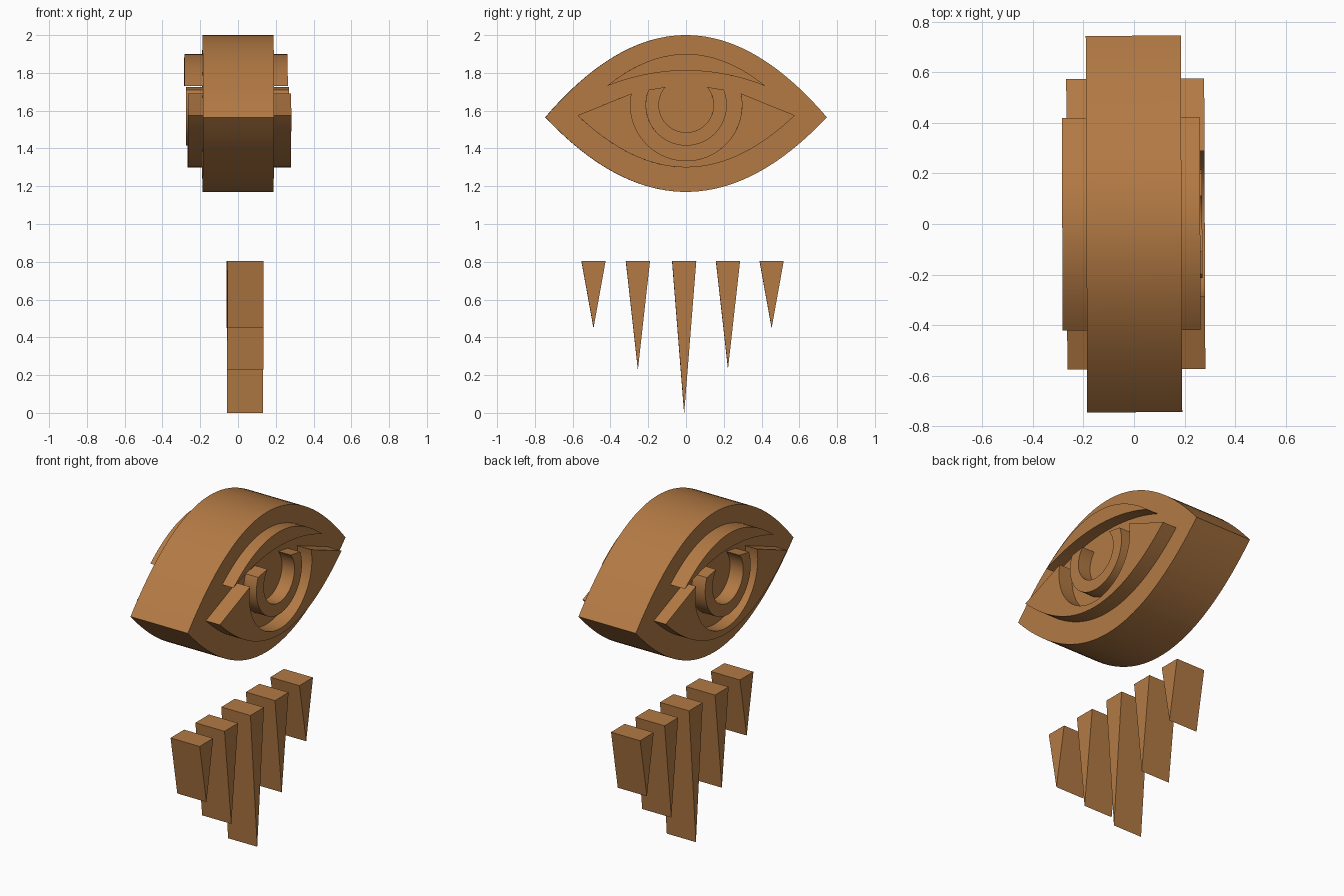
import bpy
import bmesh
import math

cube = bpy.data.objects.get("Cube")
if cube:
    bpy.data.objects.remove(cube, do_unlink=True)

wood = bpy.data.materials.new("warm_brown")
wood.use_nodes = True
BROWN = (0.45, 0.194, 0.058, 1)
wood.diffuse_color = BROWN
wood.node_tree.nodes["Principled BSDF"].inputs["Base Color"].default_value = BROWN


def bow(half, z_end, z_mid, n=40):
    """Parabolic curve in (y, z), from -half to +half."""
    ts = [2 * i / n - 1 for i in range(n + 1)]
    return [(half * t, z_mid + (z_end - z_mid) * t * t) for t in ts]


def arc(radius, start, end, z=1.63, n=48):
    """Circular curve in (y, z), angles in degrees."""
    angles = [math.radians(start + (end - start) * i / n) for i in range(n + 1)]
    return [(radius * math.cos(a), z + radius * math.sin(a)) for a in angles]


def slab(name, profile, x0, x1, turn=0.004):
    """Extrude a (y, z) profile from x0 to x1, turned about z."""
    bm = bmesh.new()
    face = bm.faces.new([bm.verts.new((x0, y, z)) for y, z in profile])
    out = bmesh.ops.extrude_face_region(bm, geom=[face])["geom"]
    moved = [v for v in out if isinstance(v, bmesh.types.BMVert)]
    bmesh.ops.translate(bm, verts=moved, vec=(x1 - x0, 0, 0))
    bmesh.ops.recalc_face_normals(bm, faces=bm.faces)
    mesh = bpy.data.meshes.new(name)
    bm.to_mesh(mesh)
    bm.free()
    mesh.materials.append(wood)
    obj = bpy.data.objects.new(name, mesh)
    obj.rotation_euler.z = turn
    bpy.context.collection.objects.link(obj)
    bpy.ops.object.select_all(action="DESELECT")
    obj.select_set(True)
    bpy.context.view_layer.objects.active = obj
    bpy.ops.object.shade_smooth_by_angle(angle=math.radians(30))
    return obj


# Almond-shaped body
slab("eye_body", bow(0.745, 1.565, 2.0) + bow(0.745, 1.565, 1.17)[-2:0:-1],
     -0.188, 0.188)

# Raised outlines: lid crescent, eye white with round cutout, open iris ring
lid = bow(0.42, 1.73, 1.90) + bow(0.42, 1.73, 1.812)[-2:0:-1]
white = bow(0.575, 1.575, 1.30) + arc(0.295, 12, -192)
iris = arc(0.215, 158, 382) + arc(0.145, 401, 139)

# Both sides carry the same relief, the second turned half way round
for side, turn, depths in (("left", 0.004, (0.262, 0.28, 0.27)),
                           ("right", math.pi + 0.004, (0.284, 0.266, 0.275))):
    for part, profile, depth in zip(("upper_lid", "eye_white", "iris_ring"),
                                    (lid, white, iris), depths):
        slab(f"{side}_{part}", profile, 0.17, depth, turn)

# Row of hanging wedge lashes
for i, (y, tip) in enumerate(((-0.49, 0.45), (-0.255, 0.23), (-0.01, 0.0),
                              (0.222, 0.235), (0.453, 0.45))):
    slab(f"lash_{i + 1}", [(y - 0.064, 0.805), (y, tip), (y + 0.064, 0.805)],
         -0.058, 0.133)
